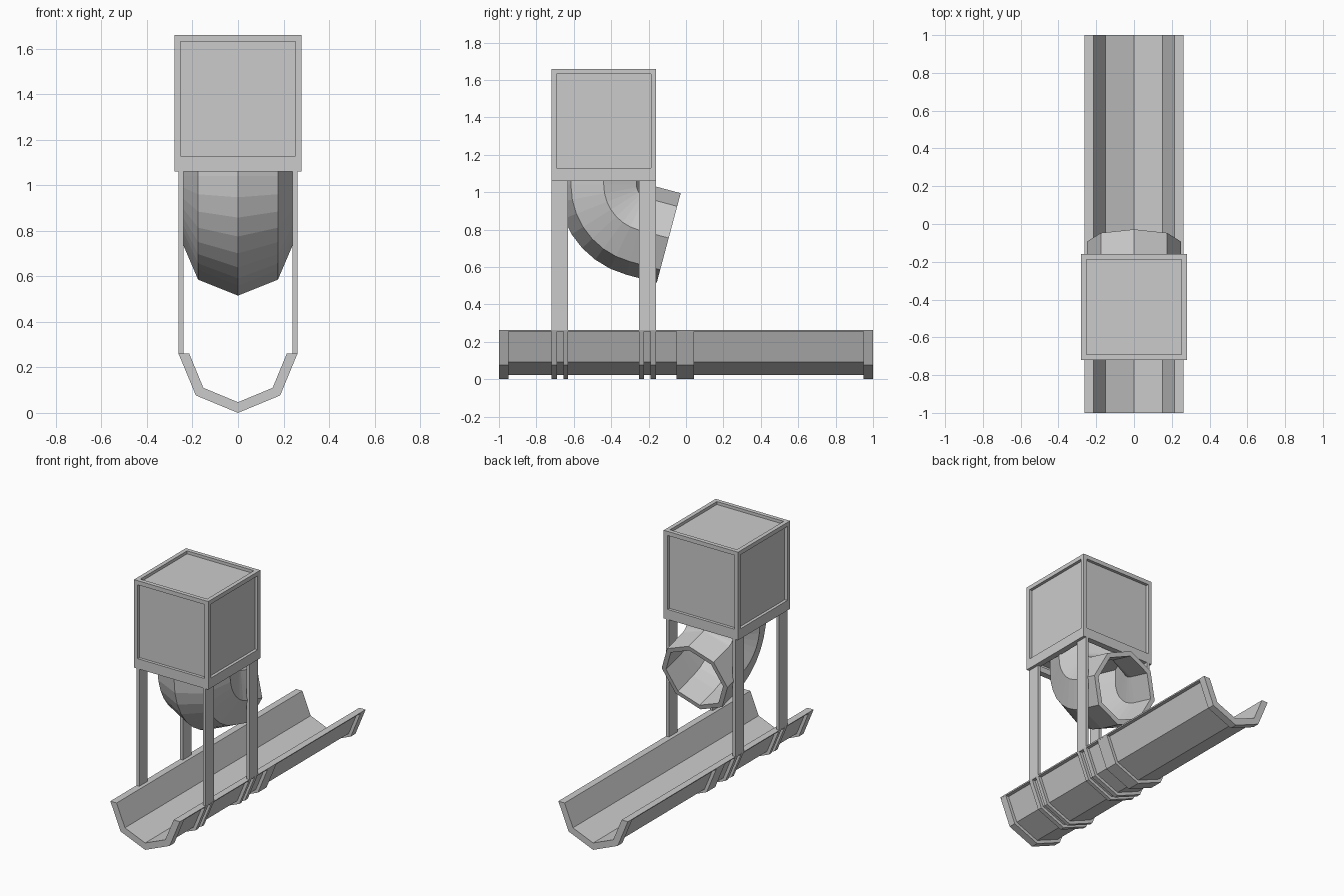
import bpy, bmesh
from math import sin, cos, pi, radians
from mathutils import Vector

if "Cube" in bpy.data.objects:
    bpy.data.objects.remove(bpy.data.objects["Cube"])


def finish(name, bm):
    bmesh.ops.recalc_face_normals(bm, faces=bm.faces)
    me = bpy.data.meshes.new(name)
    bm.to_mesh(me)
    bm.free()
    ob = bpy.data.objects.new(name, me)
    bpy.context.collection.objects.link(ob)
    return ob


def box(name, x0, x1, y0, y1, z0, z1, inset=0, depth=0):
    bm = bmesh.new()
    bmesh.ops.create_cube(bm, size=1)
    for v in bm.verts:
        v.co = Vector(((x0 + x1) / 2 + v.co.x * (x1 - x0),
                       (y0 + y1) / 2 + v.co.y * (y1 - y0),
                       (z0 + z1) / 2 + v.co.z * (z1 - z0)))
    if inset:
        # inset every face, then push the panel straight inwards
        for f in list(bm.faces):
            n = f.normal.copy()
            bm.normal_update()
            n = f.normal.copy()
            bmesh.ops.inset_individual(bm, faces=[f], thickness=inset)
            ring = bmesh.ops.inset_individual(bm, faces=[f], thickness=0.0001)
            for v in f.verts:
                v.co -= n * depth
    return finish(name, bm)


def extrude_y(name, inner, outer, y0, y1):
    """Thick open channel between two matching-end point strings."""
    pts = outer + inner[::-1]
    bm = bmesh.new()
    a = [bm.verts.new((x, y0, z)) for x, z in pts]
    b = [bm.verts.new((x, y1, z)) for x, z in pts]
    n = len(pts)
    for i in range(n):
        j = (i + 1) % n
        bm.faces.new((a[i], a[j], b[j], b[i]))
    caps = [bm.faces.new(a), bm.faces.new(b)]
    bmesh.ops.triangulate(bm, faces=caps)
    return finish(name, bm)


def half_octagon(r):
    return [(r * cos(pi + i * pi / 4), 0.262 + r * sin(pi + i * pi / 4)) for i in range(5)]


# Trough with a small lip along both top edges
wall = half_octagon(0.239)
side = [(-0.262, 0.262), (-0.259, 0.254), (-0.236, 0.254)]
outer = side + wall[1:4] + [(-x, z) for x, z in side[::-1]]
extrude_y("trough", half_octagon(0.215), outer, -1, 1)

# Raised bands around the trough
for y0, y1 in ((-1, -0.95), (-0.72, -0.69), (-0.655, -0.63), (-0.25, -0.225),
               (-0.19, -0.16), (-0.05, 0.042), (0.95, 1)):
    extrude_y("trough_band", half_octagon(0.239), half_octagon(0.262), y0, y1)

# Legs
for s in (-1, 1):
    for y0 in (-0.72, -0.25):
        xs = sorted((s * 0.24, s * 0.261))
        box("leg", *xs, y0, y0 + 0.09, 0.26, 1.08)

# Bin with recessed panels, and the skirt frame beneath it
box("bin", -0.28, 0.28, -0.72, -0.16, 1.10, 1.66, inset=0.04, depth=0.02)
for s in (-1, 1):
    xs = sorted((s * 0.28, s * 0.24))
    box("skirt_side", *xs, -0.72, -0.16, 1.06, 1.10)
    ys = sorted((-0.44 + s * 0.28, -0.44 + s * 0.24))
    box("skirt_end", -0.24, 0.24, *ys, 1.06, 1.10)

# Octagonal elbow chute: straight neck, 75 degree bend, straight spout
R, BY, BZ = 0.25, -0.19, 1.04
path = [(-0.44, 1.12, 0.0)]
for i in range(8):
    t = radians(75) * i / 7
    path.append((BY - R * cos(t), BZ - R * sin(t), t))
t = radians(75)
path.append((path[-1][0] + 0.168 * sin(t), path[-1][1] - 0.168 * cos(t), t))

bm = bmesh.new()
shells = []
for r in (0.248, 0.215):
    rings = []
    for y, z, t in path:
        ring = []
        for k in range(8):
            u, w = r * cos(k * pi / 4), r * sin(k * pi / 4)
            ring.append(bm.verts.new((u, y + w * cos(t), z + w * sin(t))))
        rings.append(ring)
    shells.append(rings)


def bridge(a, b):
    for k in range(8):
        j = (k + 1) % 8
        bm.faces.new((a[k], a[j], b[j], b[k]))


for rings in shells:
    for a, b in zip(rings, rings[1:]):
        bridge(a, b)
for e in (0, -1):
    bridge(shells[0][e], shells[1][e])
finish("elbow_chute", bm)
